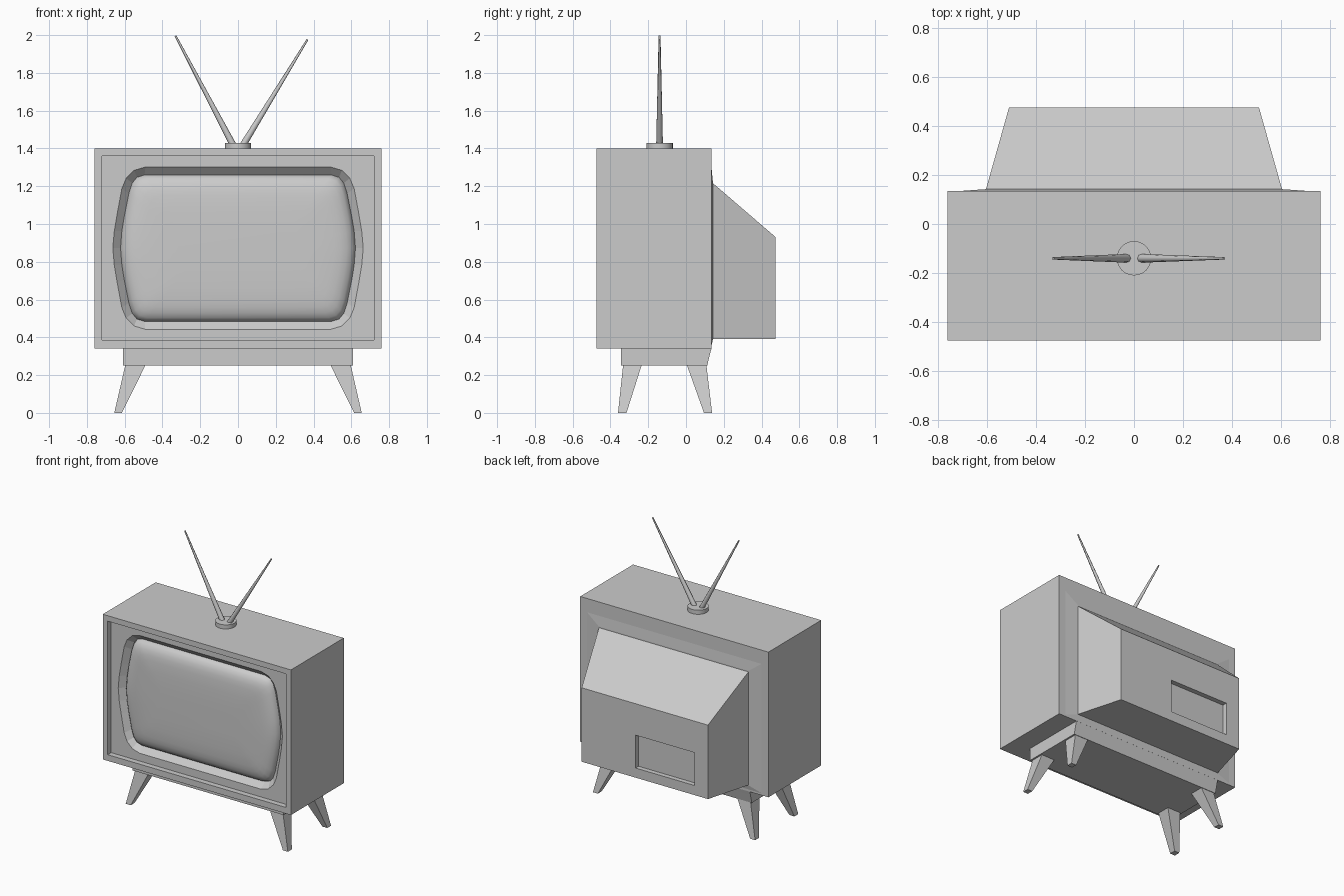
import bpy, bmesh
from mathutils import Vector

if "Cube" in bpy.data.objects:
    bpy.data.objects.remove(bpy.data.objects["Cube"])


def finish(name, bm, smooth=None):
    bmesh.ops.recalc_face_normals(bm, faces=bm.faces)
    me = bpy.data.meshes.new(name)
    bm.to_mesh(me)
    bm.free()
    ob = bpy.data.objects.new(name, me)
    bpy.context.collection.objects.link(ob)
    if smooth:
        bpy.ops.object.select_all(action='DESELECT')
        ob.select_set(True)
        bpy.context.view_layer.objects.active = ob
        bpy.ops.object.shade_smooth_by_angle(angle=smooth)
    return ob


def loft(bm, loops, cap_start=True, cap_end=True):
    """Skin a series of equal-length point loops; returns vertex rings."""
    rings = [[bm.verts.new(p) for p in loop] for loop in loops]
    n = len(rings[0])
    for a, b in zip(rings, rings[1:]):
        for i in range(n):
            j = (i + 1) % n
            bm.faces.new((a[i], a[j], b[j], b[i]))
    if cap_start:
        bm.faces.new(rings[0])
    if cap_end:
        bm.faces.new(rings[-1])
    return rings


def rect(x0, x1, z0, z1, y):
    return [(x0, y, z0), (x1, y, z0), (x1, y, z1), (x0, y, z1)]


def flat(x0, x1, y0, y1, z):
    return [(x0, y0, z), (x1, y0, z), (x1, y1, z), (x0, y1, z)]


CZ = 0.872  # screen centre height


def outline(quarter, y, d=0.0):
    """Mirror a quarter outline to a full loop, shrunk inward by d."""
    kx, kz = 1 - d / quarter[0][0], 1 - d / quarter[-1][1]
    q = [(x * kx, z * kz) for x, z in quarter]
    pts = q + [(-x, z) for x, z in q[::-1]]
    pts += [(-x, -z) for x, z in q[1:]] + [(x, -z) for x, z in q[:0:-1]]
    return [(x, y, CZ + z) for x, z in pts]


OUTER = [(.663, 0), (.655, .09), (.64, .18), (.615, .315), (.592, .37), (.55, .412), (.49, .43)]
INNER = [(.622, 0), (.615, .09), (.602, .17), (.578, .29), (.56, .345), (.535, .375), (.495, .388)]

# Cabinet: box, raised rim, recessed front panel, sloped screen surround
bm = bmesh.new()
rings = loft(bm, [rect(-.76, .76, .34, 1.4, .135), rect(-.76, .76, .34, 1.4, -.475),
                  rect(-.72, .72, .385, 1.36, -.475), rect(-.72, .72, .385, 1.36, -.435)],
             cap_end=False)
surround = loft(bm, [outline(OUTER, -.435), outline(INNER, -.395)], False, False)
edges = []
for r in (rings[-1], surround[0]):
    edges += [bm.edges.get((r[i], r[(i + 1) % len(r)])) for i in range(len(r))]
bmesh.ops.triangle_fill(bm, edges=edges, use_beauty=True)
finish("cabinet", bm)

# Picture tube: pillow with rounded border and gentle crown
bm = bmesh.new()
profile = [(0, -.39), (.006, -.41), (.02, -.426), (.045, -.44), (.075, -.448),
           (.11, -.453), (.18, -.457), (.28, -.459)]
loft(bm, [outline(INNER, y, d) for d, y in profile], cap_start=False)
finish("screen", bm, 0.7)

# Shallow back plate
bm = bmesh.new()
loft(bm, [rect(-.72, .72, .35, 1.31, .134), rect(-.605, .605, .388, 1.225, .142)])
finish("back_plate", bm)

# Rear housing with socket recess
bm = bmesh.new()
loft(bm, [rect(-.605, .605, .39, 1.22, .138), rect(-.51, .51, .39, .93, .475),
          rect(-.40, .075, .46, .70, .475), rect(-.40, .075, .46, .70, .44)])
finish("rear_housing", bm)

# Plinth under the cabinet with raked back
bm = bmesh.new()
loft(bm, [flat(-.61, .61, -.345, .112, .25), flat(-.61, .61, -.345, .128, .315),
          flat(-.61, .61, -.345, .135, .342)])
finish("plinth", bm)

# Splayed tapered legs: (name, top y range, foot y range)
for name, (t0, t1), (f0, f1) in (("front_leg", (-.333, -.235), (-.36, -.315)),
                                 ("back_leg", (.005, .108), (.095, .138))):
    for side, s in (("right", 1), ("left", -1)):
        bm = bmesh.new()
        loft(bm, [flat(s * .615, s * .655, f0, f1, 0), flat(s * .49, s * .597, t0, t1, .252)])
        finish(f"{name}_{side}", bm)

# Antenna base disc
bpy.ops.mesh.primitive_cylinder_add(vertices=24, radius=.07, depth=.03, location=(0, -.14, 1.415))
bpy.context.object.name = "antenna_base"
bpy.ops.object.shade_smooth_by_angle(angle=0.6)

# Tapered antenna rods
for name, a, b in (("antenna_rod_left", (-.025, -.14, 1.415), (-.331, -.14, 1.997)),
                   ("antenna_rod_right", (.025, -.14, 1.415), (.368, -.14, 1.977))):
    a, b = Vector(a), Vector(b)
    bpy.ops.mesh.primitive_cone_add(vertices=8, radius1=.018, radius2=.005,
                                    depth=(b - a).length, location=(a + b) / 2)
    rod = bpy.context.object
    rod.name = name
    rod.rotation_euler = (b - a).to_track_quat('Z', 'Y').to_euler()
    bpy.ops.object.shade_smooth_by_angle(angle=0.9)
